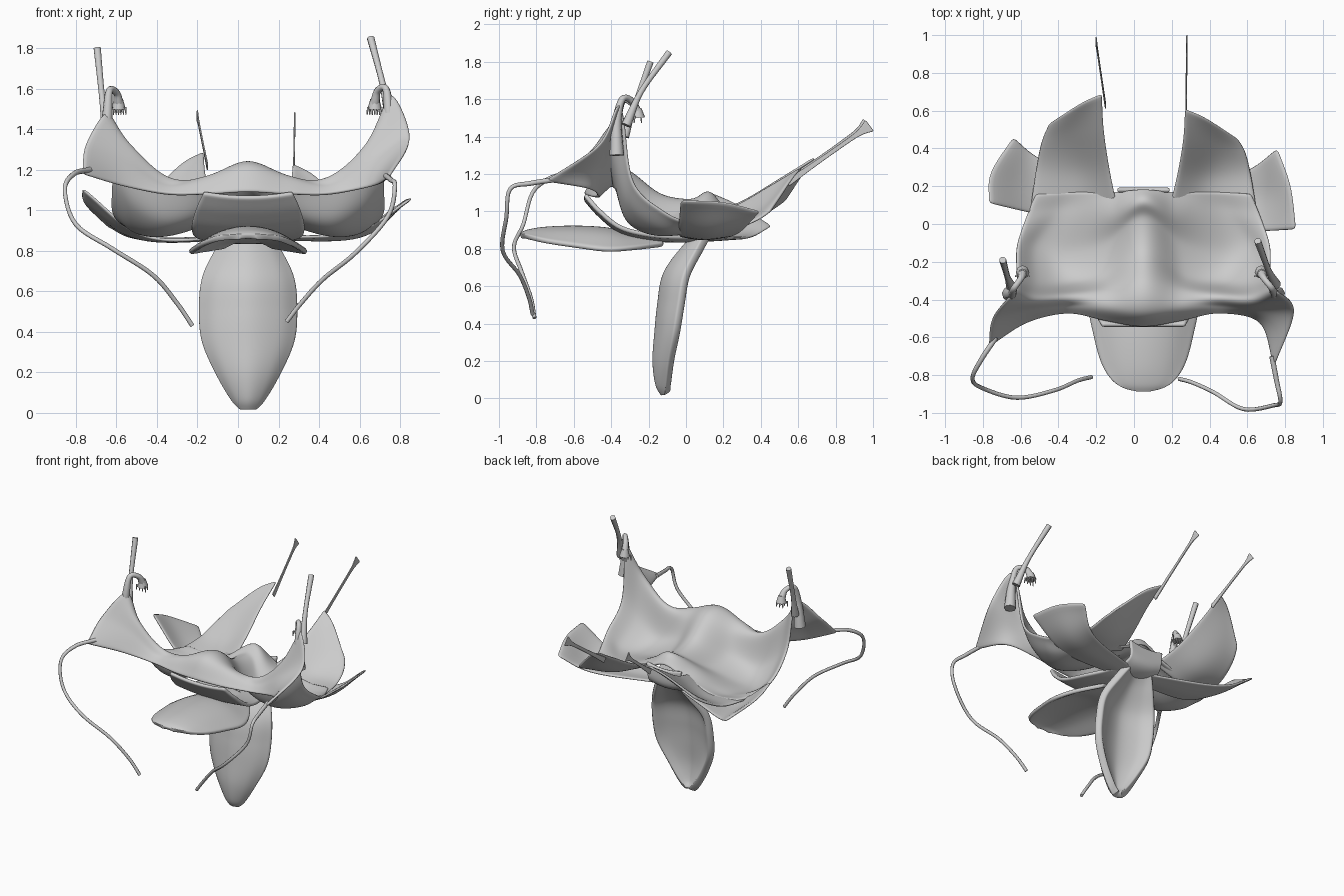
import bpy
from mathutils import Vector

CX = 0.05      # the flower's own symmetry plane
STEPS = 6


def smooth_path(pts, n=STEPS):
    """Catmull-Rom interpolation through points."""
    p = [Vector(q) for q in pts]
    p = [2 * p[0] - p[1]] + p + [2 * p[-1] - p[-2]]
    out = []
    for i in range(1, len(p) - 2):
        a, b, c, d = p[i - 1:i + 3]
        for k in range(n):
            t = k / n
            out.append(0.5 * (2 * b + (c - a) * t + (2 * a - 5 * b + 4 * c - d) * t * t
                              + (3 * b - a - 3 * c + d) * t ** 3))
    return out + [p[-2]]


def sheet(name, rows, thick):
    """Curved petal through a small grid of control points."""
    rows = [smooth_path(r) for r in rows]
    cols = [smooth_path(c) for c in zip(*rows)]
    w, h = len(cols), len(cols[0])
    verts = [v for c in cols for v in c]
    faces = [(i * h + j, i * h + j + 1, (i + 1) * h + j + 1, (i + 1) * h + j)
             for i in range(w - 1) for j in range(h - 1)]
    me = bpy.data.meshes.new(name)
    me.from_pydata(verts, [], faces)
    me.shade_smooth()
    ob = bpy.data.objects.new(name, me)
    bpy.context.collection.objects.link(ob)
    m = ob.modifiers.new("thickness", 'SOLIDIFY')
    m.thickness, m.offset = thick, 0
    ob.modifiers.new("round_rim", 'SUBSURF').levels = 1
    ob.modifiers["round_rim"].render_levels = 1
    return ob


def tube(name, pts, radii):
    """Tapered round strand; pts and radii have the same length."""
    cu = bpy.data.curves.new(name, 'CURVE')
    cu.dimensions, cu.bevel_depth, cu.bevel_resolution = '3D', 1.0, 2
    cu.use_fill_caps = True
    path = smooth_path(pts)
    rad = smooth_path([(r, 0, 0) for r in radii])
    sp = cu.splines.new('POLY')
    sp.points.add(len(path) - 1)
    for q, v, r in zip(sp.points, path, rad):
        q.co, q.radius = (*v, 1), max(r.x, 0.002)
    ob = bpy.data.objects.new(name, cu)
    bpy.context.collection.objects.link(ob)


def side_pts(s, row):
    return [(CX + s * x, y, z) for x, y, z in row]


# Canopy: hood in the middle, upturned wings at the front corners
canopy = [
    [(0, -.54, 1.09), (.2, -.51, 1.08), (.4, -.47, 1.08), (.62, -.52, 1.12), (.82, -.65, 1.18)],
    [(0, -.46, 1.22), (.2, -.44, 1.16), (.4, -.43, 1.12), (.6, -.45, 1.24), (.8, -.5, 1.33)],
    [(0, -.32, 1.22), (.2, -.36, 1.13), (.4, -.38, 1.15), (.58, -.39, 1.31), (.69, -.36, 1.48)],
    [(0, -.14, 1.09), (.2, -.27, .99), (.4, -.31, .95), (.56, -.31, 1.03), (.67, -.29, 1.17)],
    [(0, .03, 1.06), (.18, -.1, .95), (.4, -.15, .88), (.56, -.12, .90), (.67, -.12, 1.0)],
    [(0, .12, 1.10), (.16, .05, 1.0), (.3, .06, .93), (.45, .06, .89), (.62, .04, .93)],
    [(0, .18, 1.04), (.15, .17, .98), (.25, .17, .95), (.4, .17, .91), (.57, .16, .92)],
]
right_tweaks = {0: (.69, -.76, 1.16), 1: (.80, -.46, 1.36), 2: (.70, -.35, 1.57)}
rows = []
for i, r in enumerate(canopy):
    right = r[:4] + [right_tweaks.get(i, r[4])]
    rows.append(side_pts(-1, r[:0:-1]) + side_pts(1, right))
sheet("hood_and_front_wings", rows, .018)

# Underside of the hood and back of the neck
sheet("hood_underside", [
    [(CX + w * t, y, z - .02 * (1 - t * t)) for t in (-1, -.5, 0, .5, 1)]
    for y, z, w in [(-.54, 1.09, .22), (-.46, 1.0, .26), (-.34, .91, .28), (-.15, .87, .25),
                    (.06, .87, .16), (.17, .91, .13), (.18, 1.03, .14)]], .025)

# Rear wings
for s, nm, k in ((-1, "left", .05), (1, "right", -.03)):
    wing = [[(.14, .10, .98), (.35, .12, .90), (.6, .08, .91)],
            [(.18, .28, 1.04), (.36, .28, .94), (.57, .27, .92)],
            [(.21, .47, 1.15), (.38, .44, 1.04), (.54, .40, .97)],
            [(.22, .64, 1.25), (.33, .59, 1.19), (.50, .48, 1.02)]]
    sheet(nm + "_rear_wing", [side_pts(s, [(x, y + k * i / 3, z + k * i / 4)
                              for x, y, z in r]) for i, r in enumerate(wing)], .016)

# Side petals below the wings
petal_tips = {
    "left": (-1, [(.5, .04, .87), (.53, .17, .86), (.52, .33, .86)],
             [(.82, .11, 1.11), (.81, .27, 1.04), (.69, .46, .92)]),
    "right": (1, [(.52, -.04, .89), (.55, .12, .87), (.52, .27, .88)],
              [(.81, -.03, 1.06), (.78, .2, 1.05), (.71, .40, 1.0)])}
for nm, (s, mid, tip) in petal_tips.items():
    root = [(.06, -.02, .87), (.07, .05, .86), (.06, .12, .87)]
    sheet(nm + "_side_petal", [side_pts(s, r) for r in (root, mid, tip)], .016)

# Front tongue: arched petal
sheet("front_tongue", [
    [(CX + w * t, y, zc - d * t * t) for t in (-1, -.5, 0, .5, 1)]
    for y, w, zc, d in [(-.12, .12, .86, .04), (-.28, .24, .87, .07), (-.42, .29, .90, .11),
                        (-.58, .265, .91, .10), (-.74, .22, .905, .07), (-.84, .15, .89, .03),
                        (-.885, .04, .87, .0)]], .028)

# Hanging lip: spoon shape, hollow at the back
sheet("hanging_lip", [
    [(CX + w * t, y + d * t * t, z) for t in (-1, -.6, 0, .6, 1)]
    for z, w, y, d in [(.90, .09, .10, .03), (.80, .15, .0, .08), (.66, .22, -.10, .11),
                       (.50, .235, -.13, .11), (.35, .22, -.145, .10), (.20, .15, -.155, .08),
                       (.08, .075, -.14, .05), (.025, .025, -.11, .01)]], .05)

# Drooping feelers from the wing corners
feelers = {
    "left": [(-.73, -.60, 1.20), (-.81, -.72, 1.18), (-.855, -.82, 1.10), (-.80, -.87, .93),
             (-.62, -.92, .81), (-.42, -.88, .68), (-.30, -.83, .54), (-.225, -.81, .43)],
    "right": [(.73, -.70, 1.17), (.755, -.83, 1.15), (.775, -.94, 1.12), (.74, -.96, .97),
              (.58, -.98, .79), (.42, -.89, .66), (.31, -.84, .54), (.24, -.82, .45)]}
for nm, pts in feelers.items():
    tube(nm + "_feeler", pts, [.014, .013] + [.011] * 6)

# Tail ribbons at the rear wing tips
for nm, a, b in (("left", (-.15, .62, 1.21), (-.20, .96, 1.46)),
                 ("right", (.275, .54, 1.15), (.28, .97, 1.45))):
    a, b = Vector(a), Vector(b)
    side = Vector((0, -.6, .8))
    sheet(nm + "_tail_ribbon", [[a.lerp(b, t) - side * w, a.lerp(b, t) + side * w]
          for t, w in ((0, .02), (.3, .014), (.6, .012), (.88, .015), (1.03, .038))], .008)

# Stalks, hooks and fringed tips at the wing peaks
stalks = {
    "left": ([(-.65, -.33, 1.40), (-.67, -.28, 1.55), (-.695, -.19, 1.80)],
             [(-.66, -.37, 1.30), (-.645, -.37, 1.47), (-.635, -.34, 1.59), (-.60, -.29, 1.58),
              (-.59, -.26, 1.53)]),
    "right": ([(.75, -.32, 1.46), (.71, -.24, 1.64), (.655, -.09, 1.85)],
              [(.76, -.37, 1.30), (.745, -.37, 1.48), (.73, -.34, 1.60), (.69, -.29, 1.59),
               (.675, -.26, 1.53)])}
for nm, (rod, hook) in stalks.items():
    tube(nm + "_stalk", rod, [.028, .016, .019])
    tube(nm + "_hook", hook, [.04, .026, .018, .018, .026])
    tip = Vector(hook[-1])
    tube(nm + "_fringe_cap", [tip + Vector((0, 0, .02)), tip + Vector((0, .005, -.03))], [.022, .036])
    for i in range(7):
        o = Vector(((i - 3) * .011, .02 if i % 2 else -.015, -.02))
        tube(f"{nm}_fringe_{i}", [tip + o, tip + o * 1.15 + Vector((0, 0, -.035))], [.006, .003])
